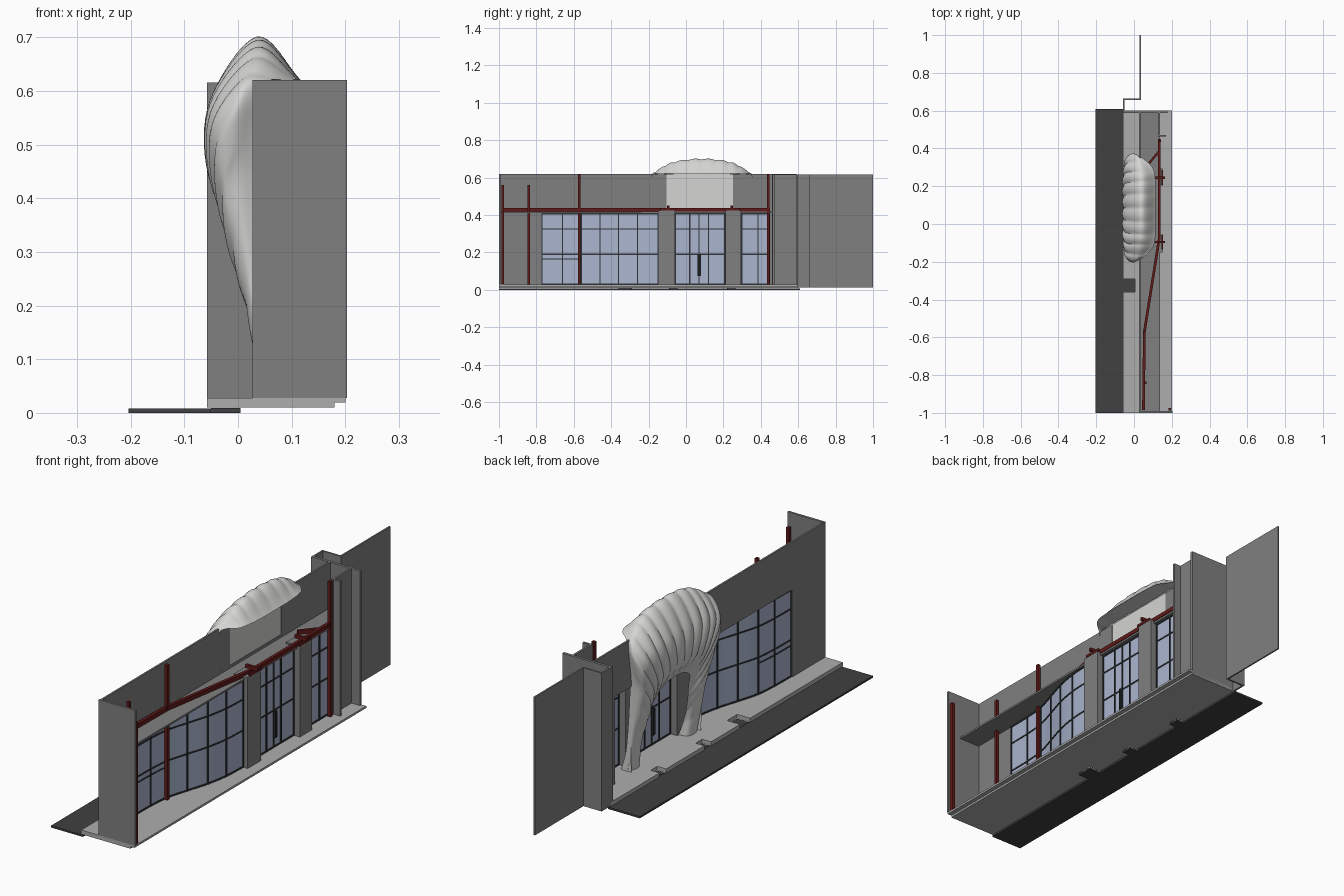
import bpy, bmesh, math
from mathutils import Vector

if "Cube" in bpy.data.objects:
    bpy.data.objects.remove(bpy.data.objects["Cube"])


def mat(name, r, g, b):
    m = bpy.data.materials.new(name)
    m.diffuse_color = (r, g, b, 1)
    m.use_nodes = True
    m.node_tree.nodes["Principled BSDF"].inputs["Base Color"].default_value = m.diffuse_color
    return m


GRAY = mat("wall gray", 0.216, 0.216, 0.216)
LIGHT = mat("floor light gray", 0.42, 0.42, 0.42)
DARK = mat("pavement dark gray", 0.052, 0.052, 0.052)
WHITE = mat("sculpture white", 0.66, 0.66, 0.65)
GLASS = mat("glass blue", 0.40, 0.46, 0.62)
RED = mat("steel dark red", 0.12, 0.01, 0.01)
FRAME = mat("frame charcoal", 0.03, 0.033, 0.036)


def finish(name, bm, material):
    bmesh.ops.recalc_face_normals(bm, faces=bm.faces)
    me = bpy.data.meshes.new(name)
    bm.to_mesh(me)
    bm.free()
    me.materials.append(material)
    ob = bpy.data.objects.new(name, me)
    bpy.context.collection.objects.link(ob)
    return ob


def add_prism(bm, pts, z0, z1):
    lo = [bm.verts.new((x, y, z0)) for x, y in pts]
    hi = [bm.verts.new((x, y, z1)) for x, y in pts]
    bm.faces.new(lo[::-1])
    bm.faces.new(hi)
    n = len(pts)
    for i in range(n):
        j = (i + 1) % n
        bm.faces.new((lo[i], lo[j], hi[j], hi[i]))


def boxes(name, material, *items):
    """Boxes given as x0, x1, y0, y1, z0, z1, kept in one object."""
    bm = bmesh.new()
    for x0, x1, y0, y1, z0, z1 in items:
        add_prism(bm, [(x0, y0), (x1, y0), (x1, y1), (x0, y1)], z0, z1)
    return finish(name, bm, material)


def ribbon(name, material, path, width, *spans):
    """Upright strip along a plan path, repeated for each (z0, z1)."""
    p = [Vector(q) for q in path]
    left, right = [], []
    for i, q in enumerate(p):
        d = (p[min(i + 1, len(p) - 1)] - p[max(i - 1, 0)]).normalized()
        n = Vector((-d.y, d.x)) * width / 2
        left.append(tuple(q + n))
        right.append(tuple(q - n))
    bm = bmesh.new()
    for z0, z1 in spans:
        add_prism(bm, left + right[::-1], z0, z1)
    return finish(name, bm, material)


def catmull(pts, t):
    """Smooth interpolation through a list of vectors, t in 0..1."""
    n = len(pts) - 1
    f = min(max(t, 0), 1) * n
    i = min(int(f), n - 1)
    f -= i
    b, c = pts[i], pts[i + 1]
    a = pts[i - 1] if i > 0 else b * 2 - c
    d = pts[i + 2] if i + 2 <= n else c * 2 - b
    return 0.5 * (2 * b + (c - a) * f + (2 * a - 5 * b + 4 * c - d) * f ** 2
                  + (3 * b - a - 3 * c + d) * f ** 3)


# --- ground: pavement with tabs showing in the floor notches
notches = [(-0.36, -0.29, 0.005), (-0.09, -0.045, -0.015), (0.22, 0.265, -0.015)]
boxes("pavement", DARK, (-0.204, -0.05, -1, 0.61, 0, 0.008),
      *[(-0.05, x, a, b, 0.0, 0.009) for a, b, x in notches])
outline = [(0.2, 0.6), (0.2, -1), (-0.058, -1)]
for a, b, x in notches:
    outline += [(-0.058, a), (x, a), (x, b), (-0.058, b)]
outline.append((-0.058, 0.6))
bm = bmesh.new()
add_prism(bm, outline, 0.019, 0.028)
add_prism(bm, [(min(x, 0.18), y) for x, y in outline], 0.01, 0.019)
finish("floor", bm, LIGHT)

# --- walls
F0, F1 = 0.027, 0.035
boxes("facade_wall", GRAY,
      (F0, F1, -1, -0.77, 0.028, 0.41),
      (F0, F1, -1, -0.105, 0.41, 0.618),
      (F0, F1, -0.105, 0.25, 0.41, 0.43),
      (F0, F1, 0.25, 0.59, 0.41, 0.618),
      (F0, F1, 0.45, 0.59, 0.028, 0.41))
boxes("end_wall", GRAY, (F0, 0.203, -1, -0.99, 0.028, 0.62))
boxes("folded_side_wall", GRAY,
      (-0.058, 0.178, 0.588, 0.6, 0.012, 0.616),
      (-0.058, -0.05, 0.6, 0.665, 0.012, 0.616),
      (-0.05, 0.037, 0.657, 0.665, 0.012, 0.616),
      (0.03, 0.037, 0.665, 1.0, 0.012, 0.616))
boxes("inner_return_wall", GRAY,
      (0.128, 0.137, 0.46, 0.588, 0.028, 0.616),
      (0.137, 0.17, 0.462, 0.472, 0.028, 0.616))
boxes("soffit", GRAY, (F1, 0.137, -0.99, 0.588, 0.41, 0.418))
boxes("columns", GRAY, (0.085, 0.152, -0.15, -0.06, 0.028, 0.425),
      (0.085, 0.152, 0.21, 0.295, 0.028, 0.425))

# --- curved window, doors and side window
keys = [Vector(p) for p in ((0.035, -0.77), (0.037, -0.66), (0.046, -0.56), (0.074, -0.46),
                            (0.104, -0.36), (0.122, -0.26), (0.128, -0.15))]
curve = [catmull(keys, i / 36) for i in range(37)]
rails = ((0.028, 0.034), (0.187, 0.193), (0.322, 0.328), (0.404, 0.41))
for name, path, posts in (
        ("curved_window", curve, keys),
        ("door", [(0.12, -0.06), (0.12, 0.21)],
         [(0.12, y) for y in (-0.057, 0.02, 0.07, 0.12, 0.207)]),
        ("side_window", [(0.12, 0.295), (0.12, 0.45)],
         [(0.12, y) for y in (0.298, 0.385, 0.447)])):
    ribbon(name + "_glass", GLASS, path, 0.004, (0.028, 0.41))
    ribbon(name + "_rails", FRAME, path, 0.010, *rails)
    boxes(name + "_mullions", FRAME,
          *[(x - 0.006, x + 0.006, y - 0.003, y + 0.003, 0.028, 0.41) for x, y in posts])
ribbon("low_window_rail", FRAME, curve[:13], 0.010, (0.162, 0.167))
boxes("door_handles", FRAME, *[(x, x + 0.008, y, y + 0.006, 0.075, 0.19)
                               for x in (0.104, 0.128) for y in (0.061, 0.073)])

# --- red steelwork
ribbon("main_beam", RED, [(0.133, 0.45), (0.133, -0.08), (0.055, -0.57), (0.05, -0.985)],
       0.014, (0.418, 0.437))
ribbon("strut", RED, [(0.133, 0.385), (0.07, 0.31)], 0.012, (0.418, 0.435))
boxes("posts", RED, *[(x - 0.007, x + 0.007, y - 0.007, y + 0.007, 0.028, h)
                      for x, y, h in ((0.19, -0.98, 0.56), (0.06, -0.84, 0.56),
                                      (0.055, -0.57, 0.618), (0.137, 0.44, 0.618))])
brackets = []
for y in (-0.095, 0.245):
    brackets += [(0.105, 0.165, y - 0.006, y + 0.006, 0.437, 0.452),
                 (0.146, 0.154, y - 0.04, y + 0.04, 0.425, 0.437)]
boxes("brackets", RED, *brackets)

# --- arched ribbed sculpture: half sections from crown to foot,
#     each running from the inner edge, over the front, to the back
CY = 0.085
sections = [
    [(-.01, 0, .37), (-.055, 0, .45), (-.05, 0, .58), (.035, 0, .70), (.117, 0, .62)],
    [(-.005, .06, .36), (-.055, .08, .45), (-.05, .11, .58), (.035, .12, .69), (.115, .12, .62)],
    [(0, .11, .33), (-.05, .15, .43), (-.05, .2, .56), (.025, .21, .655), (.1, .21, .62)],
    [(.02, .13, .27), (-.035, .18, .38), (-.045, .26, .5), (-.005, .287, .575), (.036, .27, .6)],
    [(.035, .145, .2), (-.01, .18, .28), (-.02, .24, .36), (0, .26, .42), (.036, .25, .42)],
    [(.055, .155, .12), (.03, .175, .15), (.02, .215, .17), (.03, .245, .17), (.055, .245, .15)],
    [(.085, .155, .028), (.05, .165, .028), (.04, .2, .028), (.055, .24, .028), (.085, .24, .028)]]
half = [[Vector(p) for p in row] for row in sections]
rows = [[Vector((p.x, -p.y, p.z)) for p in r] for r in half[:0:-1]] + half
NU, NS = 160, 32
bm = bmesh.new()
grid = []
for i in range(NU + 1):
    u = i / NU
    ctrl = [catmull([r[k] for r in rows], u) for k in range(5)]
    rib = abs(math.sin(math.pi * 20 * u)) * 0.009 - 0.006
    rib *= max(0, 1 - abs(2 * u - 1) ** 3)
    line = []
    for j in range(NS + 1):
        s = j / NS
        a = (s - 0.3) / 0.45 * math.pi / 2
        p = catmull(ctrl, s)
        p += Vector((-math.cos(a), 0, math.sin(a))) * rib * math.sin(math.pi * s)
        p.z = max(p.z, 0.028)
        line.append(bm.verts.new((p.x, p.y + CY, p.z)))
    # flat underside running back to the wall
    e = line[-1].co
    line.append(bm.verts.new((min(e.x, F1 + 0.001), e.y, e.z)))
    grid.append(line)
for a, b in zip(grid, grid[1:]):
    for j in range(NS + 1):
        bm.faces.new((a[j], a[j + 1], b[j + 1], b[j]))
bmesh.ops.remove_doubles(bm, verts=bm.verts, dist=1e-5)
sculpture = finish("ribbed_arch_sculpture", bm, WHITE)
bpy.ops.object.select_all(action='DESELECT')
bpy.context.view_layer.objects.active = sculpture
sculpture.select_set(True)
bpy.ops.object.shade_smooth_by_angle(angle=math.radians(40))

# --- light panel closing the sculpture's back in the facade opening
boxes("sculpture_back_panel", WHITE, (F0, F1 - 0.002, -0.105, 0.25, 0.43, 0.62))
